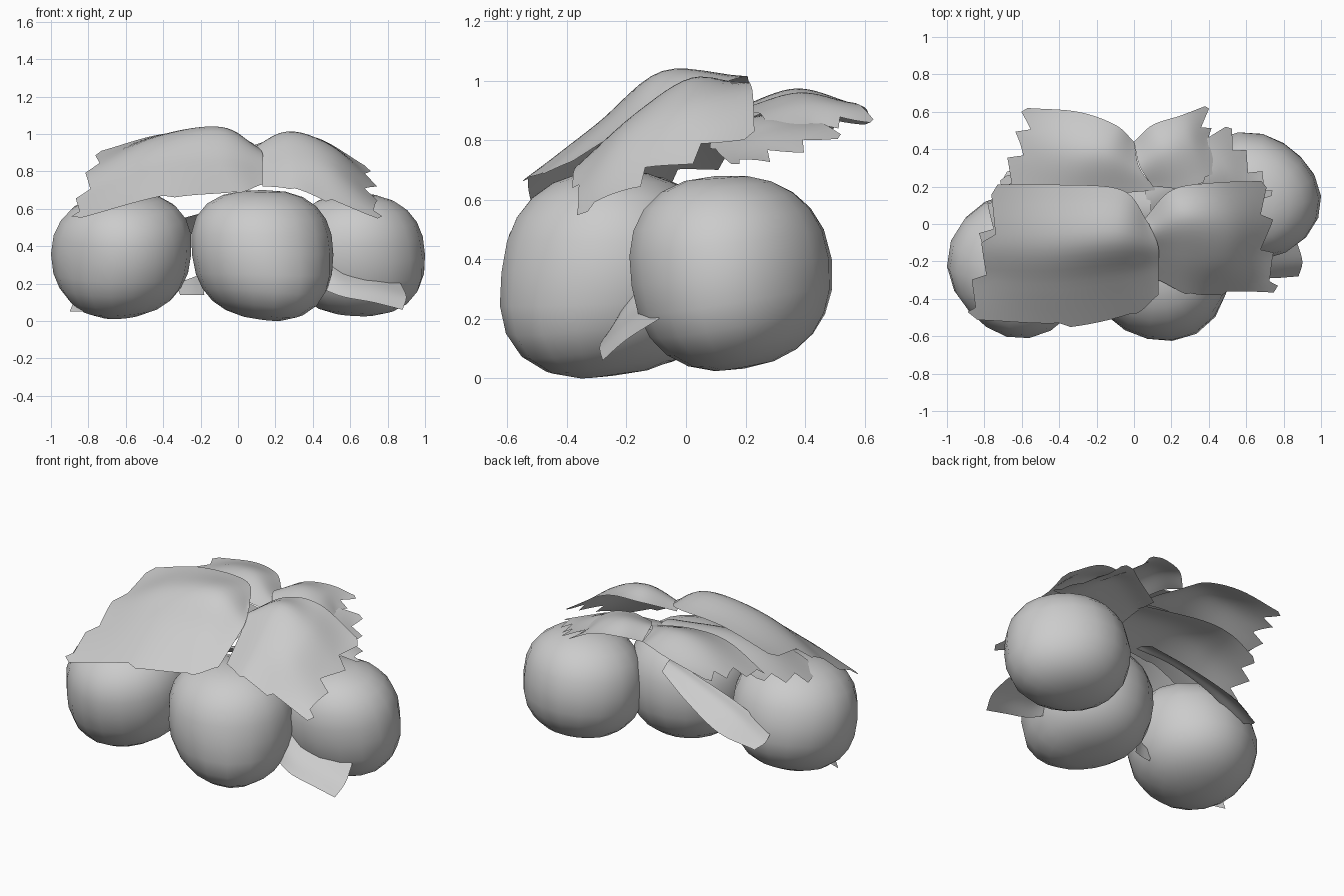
import bpy, math
from mathutils import Vector, Matrix

if "Cube" in bpy.data.objects:
    bpy.data.objects.remove(bpy.data.objects["Cube"])


def finish(name, verts, faces, angle):
    me = bpy.data.meshes.new(name)
    me.from_pydata([tuple(v) for v in verts], [], faces)
    me.validate()
    ob = bpy.data.objects.new(name, me)
    bpy.context.collection.objects.link(ob)
    bpy.ops.object.select_all(action='DESELECT')
    ob.select_set(True)
    bpy.context.view_layer.objects.active = ob
    bpy.ops.object.shade_smooth_by_angle(angle=math.radians(angle))
    return ob


def curve(pts, t):
    """Smooth interpolation through evenly spaced points."""
    n = len(pts) - 1
    i = min(int(t * n), n - 1)
    f = t * n - i
    b, c = pts[i], pts[i + 1]
    a = pts[i - 1] if i > 0 else b * 2 - c
    d = pts[i + 2] if i + 2 <= n else c * 2 - b
    return 0.5 * (2 * b + (c - a) * f + (2 * a - 5 * b + 4 * c - d) * f * f
                  + (3 * b - a - 3 * c + d) * f ** 3)


def leaf(name, rows, side=0, tip=0, nu=24, nv=18):
    """Sheet lofted through rows running base to tip; side / tip = depth of the teeth
    on the last edge and on the tip end."""
    rows = [[Vector(p) for p in r] for r in rows]
    g = []
    for i in range(nu + 1):
        sec = [curve(r, i / nu) for r in rows]
        g.append([curve(sec, j / nv) for j in range(nv + 1)])
    for i in range(1, nu):
        saw = ((i * 3 / nu) % 1) * (i / nu)
        g[i][-1] += (g[i][-1] - g[i][-2]).normalized() * side * saw
    for j in range(1, nv):
        # pointed lobes: the notch fades back over the last few rows
        saw = (1 - (j * 3 / nv) % 1) - 0.55
        out = (g[-1][j] - g[-2][j]).normalized()
        for k, w in ((-1, 1), (-2, .6), (-3, .3)):
            g[k][j] += out * tip * saw * w
    w = nv + 1
    faces = [(i * w + j, i * w + j + 1, (i + 1) * w + j + 1, (i + 1) * w + j)
             for i in range(nu) for j in range(nv)]
    return finish(name, [p for r in g for p in r], faces, 50)


def fruit(name, lo, hi, bumps, tilt=0, pw=2.3):
    """Plump, slightly boxy nut with a few swellings, fitted to its bounds."""
    ns, nr = 18, 12
    rot = Matrix.Rotation(math.radians(tilt), 3, 'X')
    sp = lambda a: math.copysign(abs(a) ** (2 / pw), a)
    vs = [Vector((0, 0, 1))]
    for r in range(1, nr):
        a = math.pi * r / nr
        for s in range(ns):
            b = 2 * math.pi * s / ns
            k = sp(math.sin(a))
            vs.append(Vector((k * math.cos(b), k * math.sin(b), sp(math.cos(a)))))
    vs.append(Vector((0, 0, -1)))
    vs = [rot @ v for v in vs]
    for i, v in enumerate(vs):
        n = v.normalized()
        vs[i] = v * (1 + sum(h * math.exp(5 * (n.dot(Vector(d).normalized()) - 1)) for d, h in bumps))
    for k in range(3):
        a, b = min(v[k] for v in vs), max(v[k] for v in vs)
        for v in vs:
            v[k] = lo[k] + (v[k] - a) / (b - a) * (hi[k] - lo[k])
    fs = []
    for s in range(ns):
        t = (s + 1) % ns
        fs.append((0, 1 + s, 1 + t))
        for r in range(nr - 2):
            o = 1 + r * ns
            fs.append((o + s, o + ns + s, o + ns + t, o + t))
        o = 1 + (nr - 2) * ns
        fs.append((o + s, len(vs) - 1, o + t))
    return finish(name, vs, fs, 60)


# Three fruits
fruit("left_fruit", (-1.0, -0.61, 0.01), (-0.25, 0.16, 0.69),
      [((-1, .1, .1), .06), ((-.4, -.2, -1), .08), ((.8, 0, .7), .08), ((-1, -1, 0), -.07)], 10)
fruit("middle_fruit", (-0.25, -0.625, 0.0), (0.51, 0.12, 0.70),
      [((.4, -.6, -.7), .18), ((-.8, 0, .6), .11), ((.5, 0, .7), .04)])
fruit("right_fruit", (0.25, -0.19, 0.025), (1.0, 0.49, 0.68),
      [((-.2, 1, .2), .05), ((.6, -.3, -.6), .08), ((.2, -.6, .7), .06), ((1, 1, 0), -.06)], 8)

# Large top leaves
leaf("front_left_leaf", [
    [(.08, .0, .95), (-.06, .18, 1.01), (-.4, .21, 1.0), (-.73, .21, .91)],
    [(.13, -.12, .90), (-.1, -.08, 1.03), (-.45, -.1, .97), (-.78, -.1, .81)],
    [(.13, -.24, .82), (-.1, -.28, .86), (-.45, -.32, .82), (-.83, -.3, .67)],
    [(.13, -.38, .73), (-.02, -.48, .69), (-.4, -.53, .67), (-.89, -.47, .56)]], .05, .09)
leaf("front_right_leaf", [
    [(.05, .02, .90), (.2, .18, .98), (.42, .22, .98), (.68, .23, .83)],
    [(.08, -.05, .92), (.28, .02, 1.01), (.5, .0, .93), (.71, .02, .75)],
    [(.12, -.14, .86), (.3, -.17, .89), (.5, -.2, .82), (.71, -.16, .67)],
    [(.13, -.3, .72), (.3, -.37, .71), (.5, -.36, .65), (.77, -.33, .56)]], .05, .1)
leaf("back_left_leaf", [
    [(.0, .44, .88), (-.1, .53, .92), (-.3, .6, .91), (-.57, .62, .86)],
    [(.03, .3, .90), (-.15, .36, .97), (-.35, .38, .95), (-.61, .42, .84)],
    [(.12, .18, .86), (-.15, .16, .90), (-.4, .15, .88), (-.70, .2, .77)]], 0, .1)
leaf("back_right_leaf", [
    [(.0, .44, .88), (.1, .53, .92), (.25, .58, .92), (.38, .63, .87)],
    [(.03, .31, .92), (.17, .38, .96), (.3, .42, .93), (.40, .45, .85)],
    [(.10, .2, .89), (.25, .2, .91), (.38, .25, .89), (.52, .35, .79)]], .04, .08)

# Lower leaves beneath the top ones
leaf("lower_right_leaf", [
    [(.05, .24, .86), (.25, .35, .88), (.38, .45, .86), (.49, .52, .82)],
    [(.07, .12, .85), (.35, .25, .88), (.5, .28, .83), (.61, .32, .76)],
    [(.1, .0, .80), (.4, .08, .82), (.58, .1, .77), (.74, .18, .72)]], .03, .09)
leaf("lower_left_leaf", [
    [(.08, .2, .84), (-.3, .26, .86), (-.5, .28, .83), (-.68, .26, .76)],
    [(.09, .05, .85), (-.3, .04, .88), (-.55, .02, .82), (-.77, .03, .70)],
    [(.05, -.15, .76), (-.3, -.2, .78), (-.6, -.24, .72), (-.82, -.22, .62)]], .04, .1)

# Hanging leaves between the fruits
leaf("back_hanging_leaf", [
    [(.03, .2, .59), (-.2, .28, .49), (-.46, .33, .38), (-.68, .28, .31)],
    [(.04, .13, .62), (-.2, .19, .56), (-.48, .22, .46), (-.71, .21, .34)],
    [(.05, .08, .62), (-.18, .12, .58), (-.44, .13, .50), (-.69, .12, .38)]])
leaf("small_right_leaf", [
    [(.46, -.14, .34), (.58, -.12, .28), (.72, -.09, .25), (.87, -.09, .20)],
    [(.45, -.2, .26), (.58, -.22, .2), (.75, -.21, .17), (.90, -.2, .13)],
    [(.43, -.24, .18), (.56, -.28, .13), (.72, -.29, .10), (.88, -.28, .06)]])

# Little sepals peeking out from under the fruits
leaf("middle_sepal", [
    [(-.2, -.2, .25), (-.25, -.22, .23), (-.33, -.23, .2)],
    [(-.18, -.2, .14), (-.24, -.22, .14), (-.31, -.23, .14)]], nu=6, nv=4)
leaf("left_sepal", [
    [(-.72, -.3, .12), (-.82, -.28, .11), (-.88, -.25, .10)],
    [(-.7, -.3, .03), (-.8, -.28, .05), (-.9, -.25, .05)]], nu=6, nv=4)
